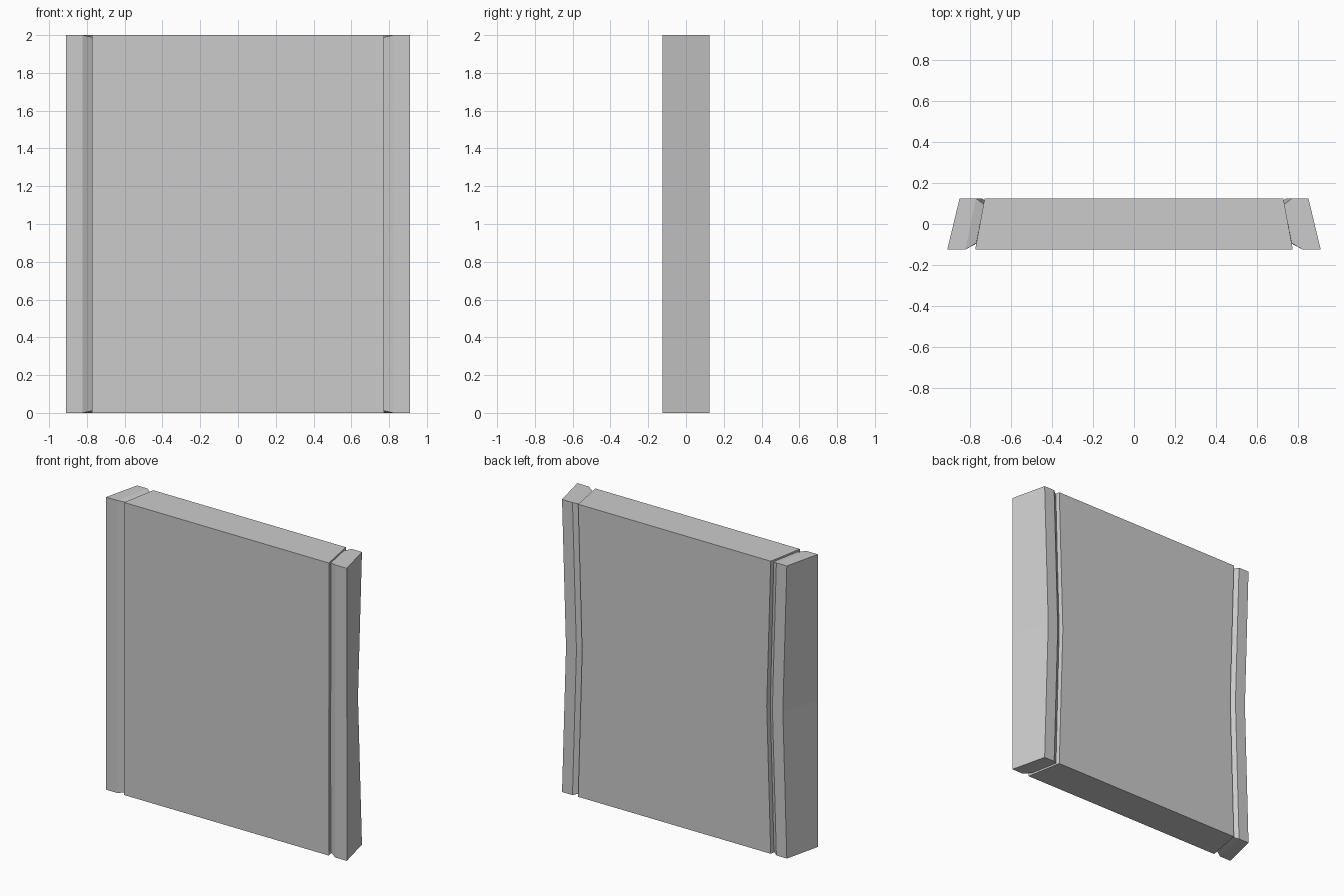
import bpy, bmesh

if "Cube" in bpy.data.objects:
    bpy.data.objects.remove(bpy.data.objects["Cube"])

HALF_D = 0.125   # half depth
BOW = 0.03       # inward waist of the back edges at mid height


def waist(x, y, z):
    """Pull a point towards the centre: nothing at the front, most at the back."""
    amount = BOW * (1 - abs(z - 1)) * (y + HALF_D) / (2 * HALF_D)
    return (x - amount * (1 if x > 0 else -1), y, z)


def loft(name, profile, caps):
    """Loft (x, y, end inset) points through bottom, middle and top rows."""
    bm = bmesh.new()
    rows = []
    for level in (-1, 0, 1):
        rows.append([bm.verts.new(waist(x, y, 1 + level * (1 - inset)))
                     for x, y, inset in profile])
    n = len(profile)
    for low, high in zip(rows, rows[1:]):
        for i in range(n):
            j = (i + 1) % n
            bm.faces.new((low[i], low[j], high[j], high[i]))
    for row in (rows[0], rows[-1]):
        for cap in caps:
            bm.faces.new([row[i] for i in cap])
    bmesh.ops.recalc_face_normals(bm, faces=bm.faces)
    mesh = bpy.data.meshes.new(name)
    bm.to_mesh(mesh)
    bm.free()
    obj = bpy.data.objects.new(name, mesh)
    bpy.context.collection.objects.link(obj)
    return obj


# Wide centre panel with slanted sides
loft("centre_panel",
     [(-0.774, -HALF_D, 0), (0.774, -HALF_D, 0),
      (0.728, HALF_D, 0), (-0.728, HALF_D, 0)],
     [(0, 1, 2, 3)])

# Side strip whose inner face is chamfered all round, mirrored to the left
strip = loft("side_strips",
             [(0.91, -HALF_D, 0), (0.822, -HALF_D, 0),
              (0.769, -0.094, 0.012), (0.733, 0.098, 0.012),
              (0.771, HALF_D, 0), (0.85, HALF_D, 0)],
             [(0, 1, 4, 5), (1, 2, 3, 4)])
strip.modifiers.new("Mirror", 'MIRROR').use_axis[0] = True
